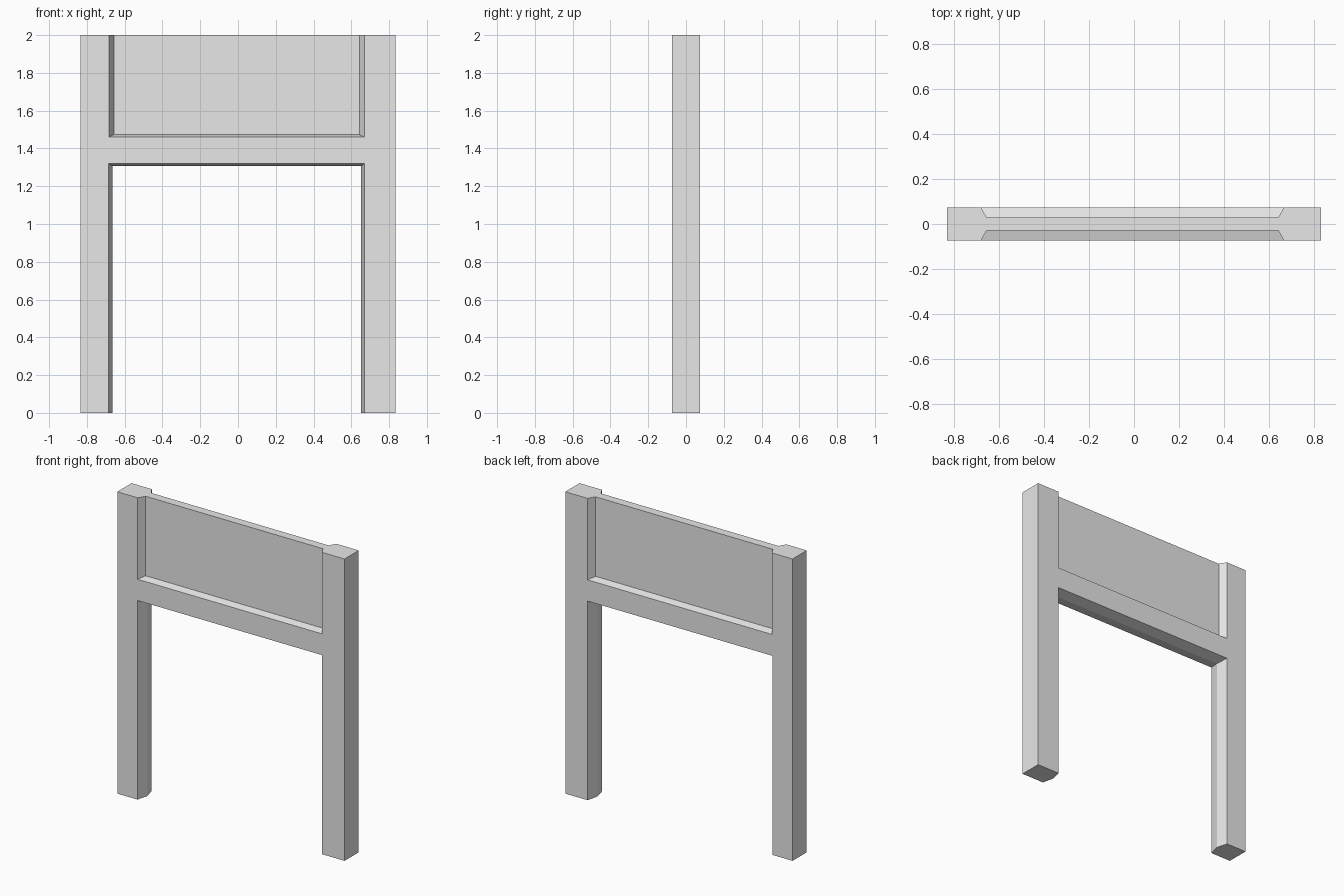
import bpy
import bmesh

default = bpy.data.objects.get("Cube")
if default:
    bpy.data.objects.remove(default, do_unlink=True)

HALF_W, HALF_D, HEIGHT = 0.833, 0.0745, 2.0
PANEL_D = 0.029   # half thickness of the thin upper panel
CLEAR = 0.1       # how far cutters reach past the frame

grey = bpy.data.materials.new("plain_grey")
grey.use_nodes = True
colour = (0.8, 0.8, 0.8, 1)
grey.diffuse_color = colour
grey.node_tree.nodes["Principled BSDF"].inputs["Base Color"].default_value = colour


def loft(name, sections):
    """Solid through rectangles (y, left, right, bottom, top) stacked along y."""
    bm = bmesh.new()
    rings = [[bm.verts.new((x, y, z)) for x, z in ((l, b), (r, b), (r, t), (l, t))]
             for y, l, r, b, t in sections]
    for a, c in zip(rings, rings[1:]):
        for i in range(4):
            j = (i + 1) % 4
            bm.faces.new((a[i], a[j], c[j], c[i]))
    bm.faces.new(rings[0])
    bm.faces.new(rings[-1])
    bmesh.ops.recalc_face_normals(bm, faces=bm.faces)
    mesh = bpy.data.meshes.new(name)
    bm.to_mesh(mesh)
    bm.free()
    mesh.materials.append(grey)
    obj = bpy.data.objects.new(name, mesh)
    bpy.context.collection.objects.link(obj)
    return obj


# Frame: two posts, cross rail and panel as one solid block
block = (-HALF_W, HALF_W, 0, HEIGHT)
frame = loft("gate_frame", [(-HALF_D, *block), (HALF_D, *block)])

# Lower opening, narrowing to a ridge halfway through
wide = (-0.685, 0.669, -CLEAR, 1.319)
ridge = (-0.665, 0.652, -CLEAR, 1.306)
cutters = [loft("opening_cutter", [
    (-CLEAR, *wide), (-HALF_D, *wide), (0, *ridge), (HALF_D, *wide), (CLEAR, *wide)])]

# Upper recesses with sloped sides, front and back, open at the top
rim = (-0.683, 0.669, 1.46, HEIGHT + CLEAR)
floor = (-0.657, 0.643, 1.473, HEIGHT + CLEAR)
for side, label in ((-1, "front"), (1, "back")):
    cutters.append(loft(label + "_recess_cutter", [
        (side * CLEAR, *rim), (side * HALF_D, *rim), (side * PANEL_D, *floor)]))

# Cut the block and remove the cutters
bpy.context.view_layer.objects.active = frame
for cutter in cutters:
    cutter.hide_render = True
    mod = frame.modifiers.new(cutter.name, "BOOLEAN")
    mod.operation = "DIFFERENCE"
    mod.solver = "EXACT"
    mod.object = cutter
    bpy.ops.object.modifier_apply(modifier=mod.name)
    bpy.data.objects.remove(cutter, do_unlink=True)
